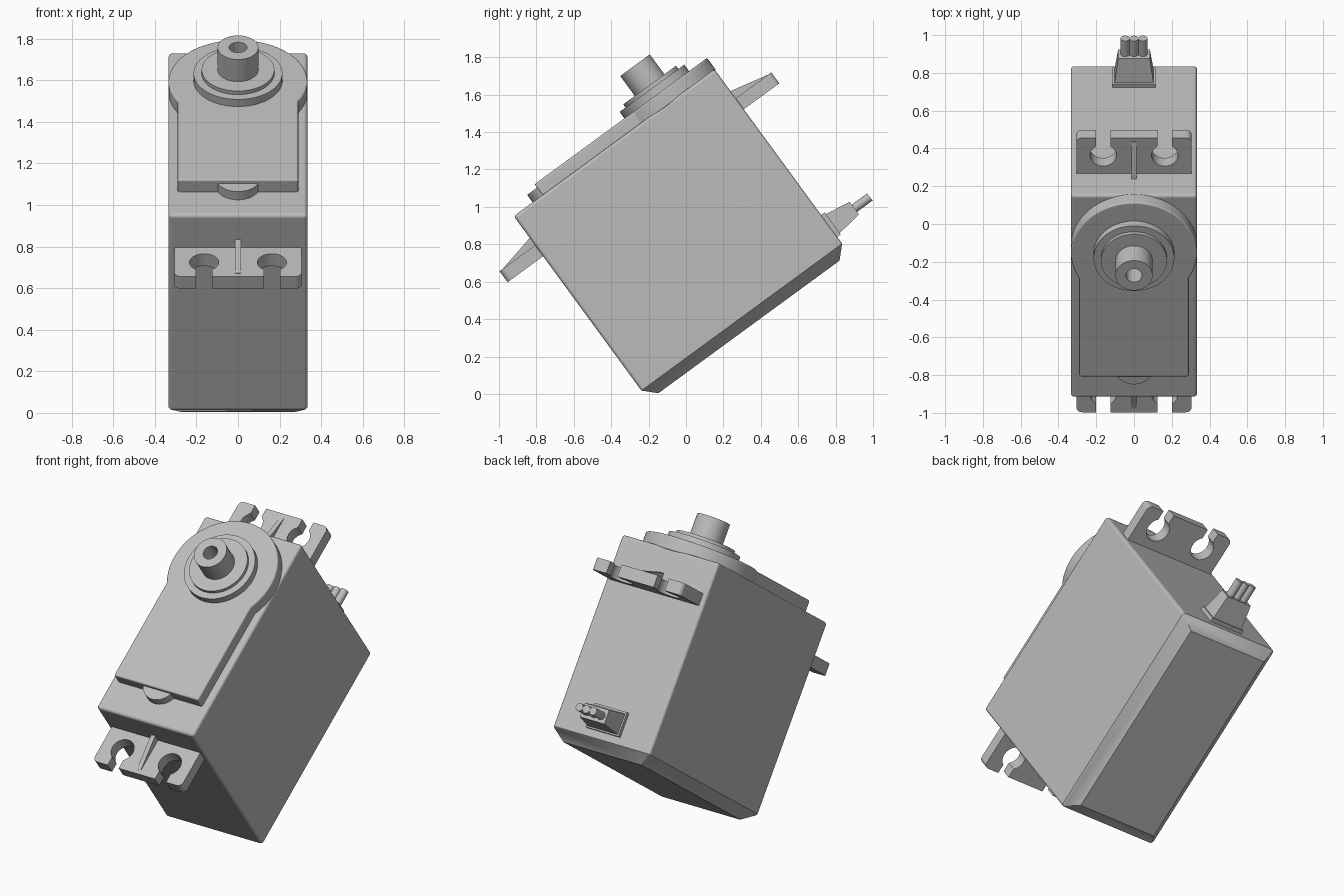
import bpy, bmesh, math
from mathutils import Matrix, Vector

cube = bpy.data.objects.get("Cube")
if cube:
    bpy.data.objects.remove(cube, do_unlink=True)

# One plastic colour
GREY = (0.5, 0.5, 0.5, 1)
grey = bpy.data.materials.new("grey plastic")
grey.use_nodes = True
grey.diffuse_color = GREY
grey.node_tree.nodes["Principled BSDF"].inputs["Base Color"].default_value = GREY

# The parts are built upright around the centre of the case top, then tilted back
TILT = Matrix.Translation((0, -0.3845, 1.3435)) @ Matrix.Rotation(math.radians(36.2), 4, 'X')
HALF_W, HALF_L = 0.334, 0.665
AXIS_Y = 0.335


def loft(name, rings, bevel=0):
    """Skin a list of matching point rings and cap both ends."""
    bm = bmesh.new()
    loops = [[bm.verts.new(p) for p in ring] for ring in rings]
    n = len(loops[0])
    for a, b in zip(loops, loops[1:]):
        for i in range(n):
            j = (i + 1) % n
            bm.faces.new((a[i], a[j], b[j], b[i]))
    bm.faces.new(loops[0][::-1])
    bm.faces.new(loops[-1])
    bmesh.ops.recalc_face_normals(bm, faces=bm.faces[:])
    if bevel:
        sharp = [e for e in bm.edges if e.calc_face_angle() > math.radians(65)
                 and max(v.co.z for v in e.verts) > -0.5]
        bmesh.ops.bevel(bm, geom=sharp, offset=bevel, segments=4,
                        profile=0.5, affect='EDGES', clamp_overlap=True)
    bm.transform(TILT)
    mesh = bpy.data.meshes.new(name)
    bm.to_mesh(mesh)
    bm.free()
    mesh.materials.append(grey)
    obj = bpy.data.objects.new(name, mesh)
    bpy.context.collection.objects.link(obj)
    bpy.ops.object.select_all(action='DESELECT')
    obj.select_set(True)
    bpy.context.view_layer.objects.active = obj
    bpy.ops.object.shade_smooth_by_angle(angle=math.radians(30))
    obj.modifiers.new("flat faces", 'WEIGHTED_NORMAL').keep_sharp = True
    return obj


def prism(name, outline, z0, z1, bevel=0):
    return loft(name, [[(x, y, z) for x, y in outline] for z in (z0, z1)], bevel)


def arc(cx, cy, r, start, end, steps):
    angles = [math.radians(start + (end - start) * i / steps) for i in range(steps + 1)]
    return [(cx + r * math.cos(a), cy + r * math.sin(a)) for a in angles]


def rect(hx, hy, z):
    return [(-hx, -hy, z), (hx, -hy, z), (hx, hy, z), (-hx, hy, z)]


# Case with chamfered base
CH = 0.065
loft("case", [rect(HALF_W - CH, HALF_L - CH, -1.221), rect(HALF_W, HALF_L, -1.221 + CH),
              rect(HALF_W, HALF_L, 0)], bevel=0.018)

# Raised gear cover: round at the output shaft, straight at the front
NECK, FRONT = 0.29, -0.475
a = math.degrees(math.acos(NECK / HALF_W))
prism("gear_cover", [(-NECK, FRONT), (NECK, FRONT)] + arc(0, AXIS_Y, HALF_W, -a, 180 + a, 64),
      -0.01, 0.072, bevel=0.01)
prism("cover_tab", arc(0, -0.437, 0.103, 0, 360, 40)[:-1], -0.01, 0.049)

# Stepped collar and hollow output shaft, as (radius, height) pairs
profile = [(0.214, 0.06), (0.214, 0.115), (0.175, 0.115), (0.175, 0.136),
           (0.098, 0.136), (0.098, 0.268), (0.043, 0.268), (0.043, 0.15)]
loft("output_shaft", [[(x, y, z) for x, y in arc(0, AXIS_Y, r, 0, 360, 48)[:-1]]
                      for r, z in profile])

# Mounting ears with open keyhole slots, plus a stiffening rib on each
TIP, HOLE_X, HOLE_Y, HOLE_R, SLOT = 0.9, 0.163, 0.785, 0.07, 0.038
gap = math.degrees(math.asin(SLOT / HOLE_R))
half = [(HOLE_X - SLOT, TIP)]
half += arc(HOLE_X, HOLE_Y, HOLE_R, 90 + gap, 450 - gap, 28)
half += [(HOLE_X + SLOT, TIP)] + arc(0.275, TIP - 0.03, 0.03, 90, 0, 6) + [(0.305, 0.64)]
outline = half + [(-x, y) for x, y in reversed(half)]
for side, label in ((-1, "front"), (1, "back")):
    prism(label + "_ear", [(x, side * y) for x, y in outline], -0.266, -0.193)
    rib = [(0.64, -0.2), (0.64, -0.143), (0.665, -0.145), (0.875, -0.192), (0.875, -0.2)]
    loft(label + "_ear_rib", [[(x, side * y, z) for y, z in rib] for x in (-0.014, 0.014)])


# Cable outlet: flange, tapered boot and three wires
def upright(hx, y, z0, z1):
    return [(-hx, y, z0), (hx, y, z0), (hx, y, z1), (-hx, y, z1)]


loft("cable_flange", [upright(0.113, y, -1.112, -0.966) for y in (0.65, 0.688)])
loft("cable_boot", [upright(0.104, 0.68, -1.104, -0.976), upright(0.084, 0.83, -1.083, -0.999)])
for i, label in enumerate(("right", "middle", "left")):
    circle = arc((i - 1) * 0.047, -1.042, 0.024, 0, 360, 20)[:-1]
    loft(label + "_wire", [[(x, y, z) for x, z in circle] for y in (0.81, 0.932)])
